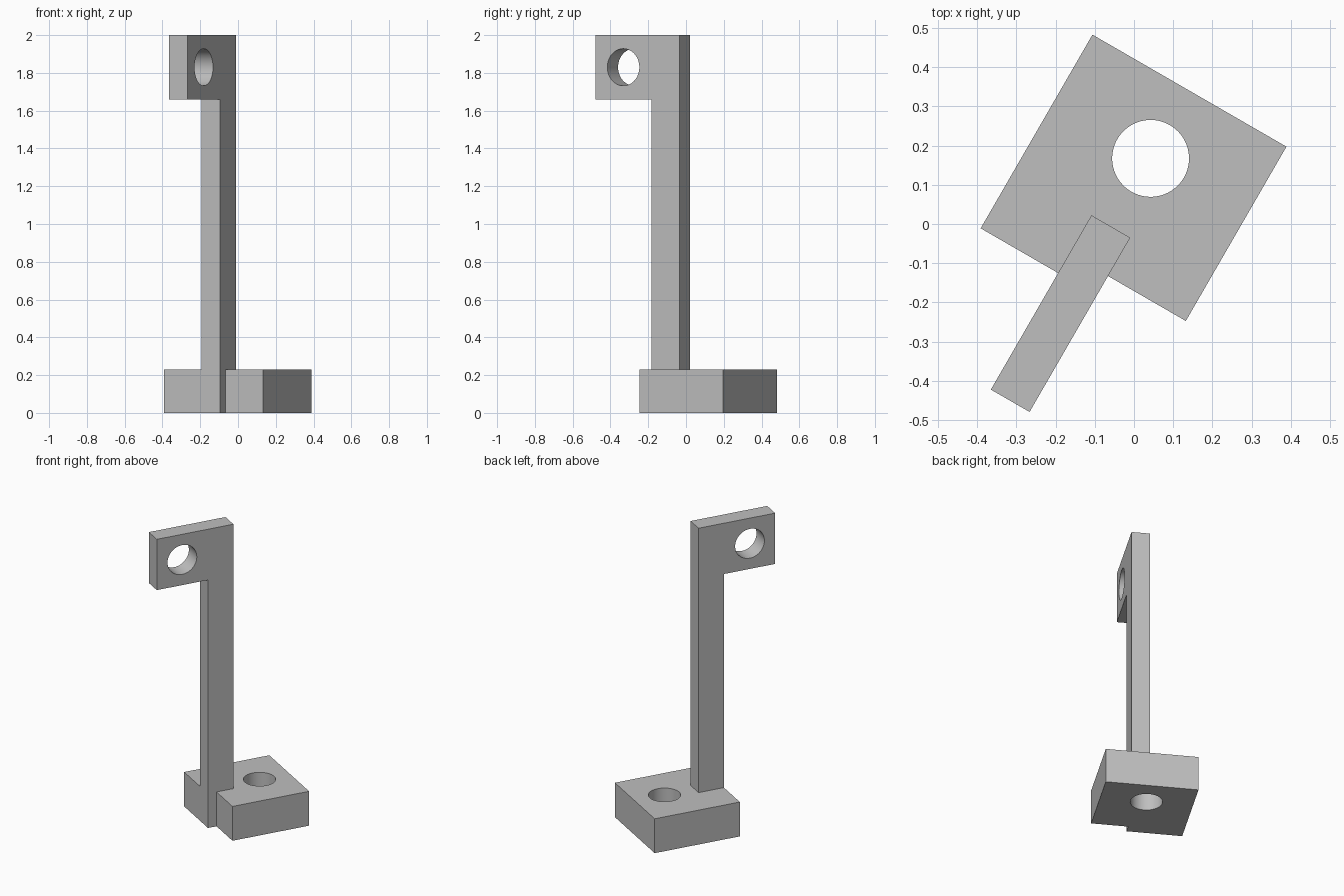
import bpy, math
from mathutils import Matrix, Vector

cube = bpy.data.objects.get("Cube")
if cube:
    bpy.data.objects.remove(cube, do_unlink=True)

grey = bpy.data.materials.new("plain grey")
grey.use_nodes = True
colour = (0.52, 0.52, 0.52, 1)
grey.diffuse_color = colour
grey.node_tree.nodes["Principled BSDF"].inputs["Base Color"].default_value = colour

TURN = Matrix.Rotation(math.radians(-30), 4, "Z")
HOLE = 0.098


def prism(name, outline, place, low, high):
    """Extrude an outline from low to high; place(a, b, h) gives the 3D point."""
    n = len(outline)
    verts = [place(a, b, h) for h in (low, high) for a, b in outline]
    faces = [range(n - 1, -1, -1), range(n, 2 * n)]
    faces += [(i, (i + 1) % n, (i + 1) % n + n, i + n) for i in range(n)]
    mesh = bpy.data.meshes.new(name)
    mesh.from_pydata([TURN @ v for v in verts], [], [tuple(f) for f in faces])
    mesh.materials.append(grey)
    obj = bpy.data.objects.new(name, mesh)
    bpy.context.collection.objects.link(obj)
    return obj


def flat(a, b, h):
    return Vector((a, b, h))


def upright(a, b, h):
    return Vector((h, a, b))


def circle(a, b, r, n=64):
    return [(a + r * math.cos(math.tau * i / n), b + r * math.sin(math.tau * i / n))
            for i in range(n)]


def combine(target, helper, operation):
    mod = target.modifiers.new(operation.lower(), "BOOLEAN")
    mod.object, mod.operation, mod.solver = helper, operation, "EXACT"
    bpy.context.view_layer.objects.active = target
    bpy.ops.object.modifier_apply(modifier=mod.name)
    bpy.data.objects.remove(helper, do_unlink=True)


left, right, front, back = -0.105, 0.009, -0.205, -0.035

# Base block with a stepped front edge
base = [(-0.333, front), (right, front), (right, -0.148),
        (0.238, -0.148), (0.238, 0.365), (-0.333, 0.365)]
bracket = prism("bracket", base, flat, 0, 0.23)

# Post with the overhanging head plate
post = [(back, 0.1), (back, 2), (-0.548, 2), (-0.548, 1.66), (front, 1.66), (front, 0.1)]
combine(bracket, prism("post", post, upright, left, right), "UNION")

# Through holes in base and head
combine(bracket, prism("base_hole", circle(-0.047, 0.166, HOLE), flat, -0.1, 0.4), "DIFFERENCE")
combine(bracket, prism("head_hole", circle(-0.378, 1.83, HOLE), upright, -0.3, 0.2), "DIFFERENCE")

bpy.ops.object.select_all(action="DESELECT")
bracket.select_set(True)
bpy.context.view_layer.objects.active = bracket
bpy.ops.object.shade_smooth_by_angle(angle=math.radians(30))
